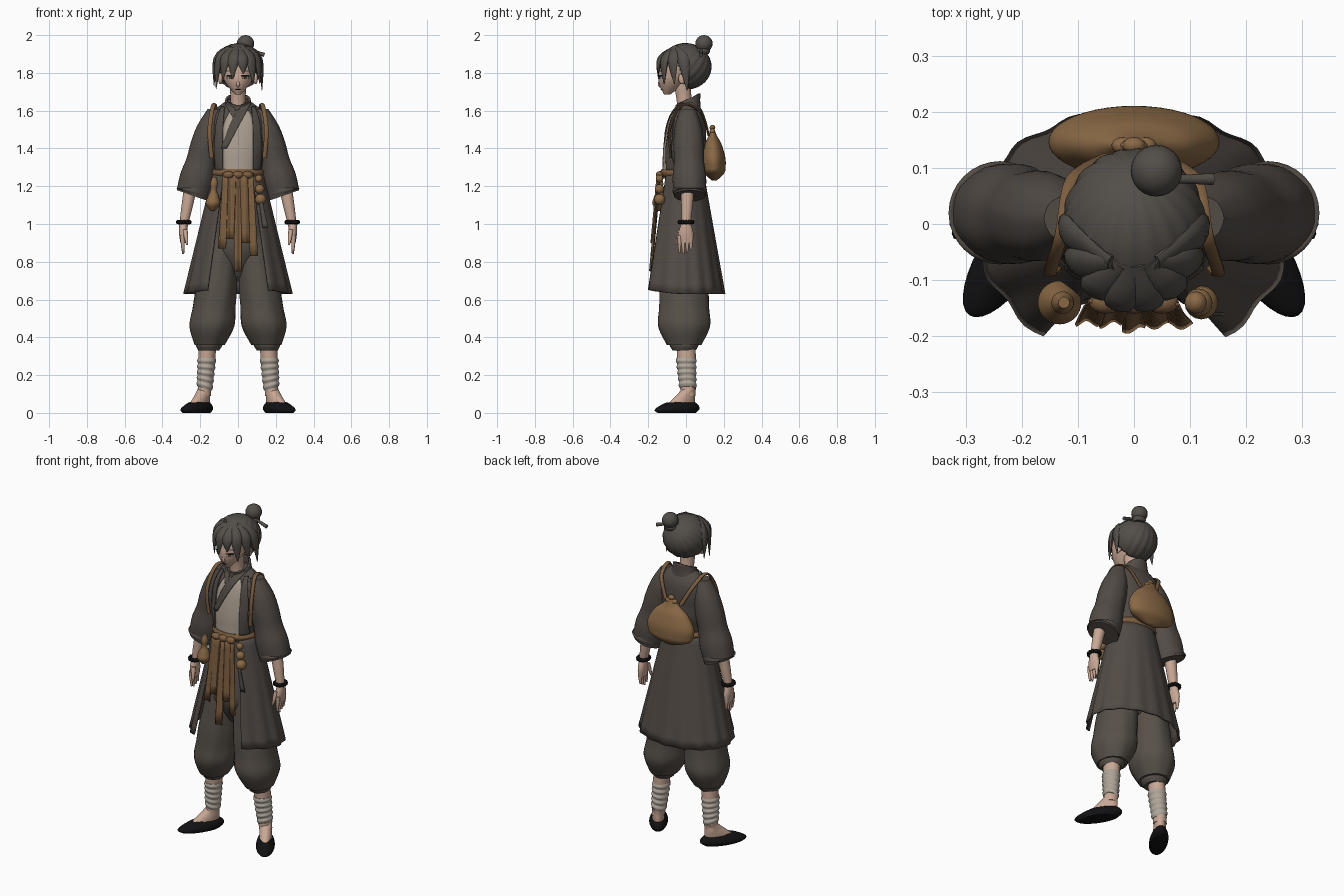
import bpy, bmesh, math
from mathutils import Vector, Matrix

cube = bpy.data.objects.get("Cube")
if cube:
    bpy.data.objects.remove(cube)


def material(name, *rgb):
    m = bpy.data.materials.new(name)
    m.use_nodes = True
    m.diffuse_color = (*rgb, 1)
    m.node_tree.nodes["Principled BSDF"].inputs["Base Color"].default_value = (*rgb, 1)
    return m


HAIR = material("charcoal hair", .085, .075, .065)
COAT = material("dark coat cloth", .085, .07, .06)
PANTS = material("trouser cloth", .095, .08, .065)
SASH = material("brown sash cloth", .2, .11, .05)
BAG = material("tan sack cloth", .25, .14, .06)
SKIN = material("skin", .58, .39, .3)
SHIRT = material("beige shirt", .4, .34, .28)
WRAP = material("bandage", .44, .39, .33)
BLACK = material("black", .006, .006, .007)
SIDES = ((1, "left"), (-1, "right"))


def build(name, verts, faces, mat, side=1, place=Matrix(), thick=0):
    """Make a smooth mesh object; side=-1 mirrors it across x."""
    mesh = bpy.data.meshes.new(name)
    points = [place @ Vector(v) for v in verts]
    mesh.from_pydata([(p.x * side, p.y, p.z) for p in points], [], faces)
    bm = bmesh.new()
    bm.from_mesh(mesh)
    bmesh.ops.recalc_face_normals(bm, faces=bm.faces)
    bm.to_mesh(mesh)
    bm.free()
    mesh.materials.append(mat)
    mesh.shade_smooth()
    mesh.set_sharp_from_angle(angle=math.radians(55))
    obj = bpy.data.objects.new(name, mesh)
    bpy.context.scene.collection.objects.link(obj)
    if thick:
        mod = obj.modifiers.new("thickness", "SOLIDIFY")
        mod.thickness, mod.offset = thick, 0


def spline(rows, steps=5):
    """Smooth curve through rows of numbers."""
    padded, out = [rows[0], *rows, rows[-1]], []
    for i in range(len(rows) - 1):
        for t in (j / steps for j in range(steps)):
            out.append([b + t / 2 * (c - a + t * (2*a - 5*b + 4*c - d + t * (3*b - a - 3*c + d)))
                        for a, b, c, d in zip(*padded[i:i + 4])])
    return out + [list(rows[-1])]


def grid(rows, cols, wrap=False, caps=False):
    faces = [(r*cols + c, r*cols + (c+1) % cols, (r+1)*cols + (c+1) % cols, (r+1)*cols + c)
             for r in range(rows - 1) for c in range(cols if wrap else cols - 1)]
    if caps:
        faces += [tuple(range(cols)), tuple(range((rows - 1) * cols, rows * cols))]
    return faces


def ovals(start, end, widths, depth):
    """Evenly spaced ovals (x, y, z, half width, half depth) between two centres."""
    rows = []
    for i, w in enumerate(widths):
        t = i / (len(widths) - 1)
        centre = Vector(start).lerp(Vector(end), t)
        rows.append((*centre, w, w * (depth[0] + (depth[1] - depth[0]) * t)))
    return spline(rows)


def loft(name, start, end, widths, mat, side=1, depth=(1, 1), slope=(0, 0), fold=0, n=32, caps=True, **extra):
    """Skin of level ovals; slope tips the far end, fold adds pleats."""
    rows, verts = ovals(start, end, widths, depth), []
    for r, (cx, cy, z, rx, ry) in enumerate(rows):
        t = r / (len(rows) - 1)
        for a in (math.tau * i / n for i in range(n)):
            k = 1 + fold * math.sin(8 * a + z * 9)
            x, y = rx * k * math.cos(a), ry * k * math.sin(a)
            verts.append((cx + x, cy + y, z + t * (slope[0] * x + slope[1] * y)))
    build(name, verts, grid(len(rows), n, True, caps), mat, side, **extra)


def tube(name, points, radii, mat, side=1, out=(0, -1, 0), flat=1, n=10):
    """Tube through points; flat scales its thickness along out."""
    path, verts = spline([(*p, r) for p, r in zip(points, radii)]), []
    for i, p in enumerate(path):
        tangent = Vector(path[min(i + 1, len(path) - 1)][:3]) - Vector(path[max(i - 1, 0)][:3])
        across = tangent.cross(Vector(out)).normalized()
        normal = across.cross(tangent).normalized()
        for a in (math.tau * j / n for j in range(n)):
            verts.append(Vector(p[:3]) + p[3] * (across * math.cos(a) + normal * flat * math.sin(a)))
    build(name, verts, grid(len(path), n, True, True), mat, side)


def balls(name, items, mat, side=1, seg=16):
    """One object of ellipsoids given as (centre, radii)."""
    verts, faces = [], []
    for centre, radii in items:
        bm = bmesh.new()
        bmesh.ops.create_uvsphere(bm, u_segments=seg, v_segments=seg // 2, radius=1)
        base = len(verts)
        verts += [[c + r * v for c, r, v in zip(centre, radii, vert.co)] for vert in bm.verts]
        faces += [tuple(base + v.index for v in f.verts) for f in bm.faces]
        bm.free()
    build(name, verts, faces, mat, side)


def front_of(rows):
    """Front y of a loft as a function of x and z."""
    def surface(x, z):
        for low, high in zip(rows, rows[1:]):
            if z <= high[2]:
                break
        t = min(max((z - low[2]) / (high[2] - low[2]), 0), 1)
        _, cy, _, rx, ry = [a + (b - a) * t for a, b in zip(low, high)]
        return cy - ry * math.sqrt(max(1 - (x / rx) ** 2, 0))
    return surface


def panel(name, rows, surface, lift, mat, side=1, thick=.006, n=9):
    """Thin strip with rows (x from, x to, z) laid on a front surface."""
    verts, rows = [], spline(rows)
    for a, b, z in rows:
        for x in (a + (b - a) * i / (n - 1) for i in range(n)):
            verts.append((x, surface(x, z) - lift, z))
    build(name, verts, grid(len(rows), n), mat, side, thick=thick)


# Coat body, neck and crossed collar
torso = dict(start=(0, -.02, 1.24), end=(0, .02, 1.66), depth=(.85, .5),
             widths=(.12, .13, .15, .155, .16, .14, .05))
chest = front_of(ovals(**torso))
loft("coat_body", mat=COAT, n=48, **torso)
loft("neck", (0, 0, 1.58), (0, -.02, 1.74), (.045, .04, .045), SKIN)
loft("collar", (0, .01, 1.6), (0, .01, 1.66), (.09, .07, .06), COAT, depth=(.7, 1), slope=(0, .5), caps=False, thick=.012)
panel("shirt_front", [(-.04, .06, 1.6), (-.08, .09, 1.5), (-.08, .09, 1.26)], chest, .004, SHIRT)
panel("long_lapel", [(.03, .07, 1.64), (-.03, .02, 1.55), (-.09, -.06, 1.4)], chest, .011, COAT)
panel("short_lapel", [(-.07, -.03, 1.64), (-.02, .01, 1.55)], chest, .008, COAT)

# Flared coat skirt, open at the front with pointed corners
rows, cols, opening = 14, 80, math.radians(35)
verts = []
for r in range(rows):
    t = r / (rows - 1)
    for c in range(cols):
        a = opening + (math.tau - 2 * opening) * c / (cols - 1)
        front = max(math.cos(a), 0) ** 2 * t
        k = 1 + .02 * t * math.sin(c)
        x = (.13 + .15 * t) * math.sin(a) * k
        y = -.015 * (1 - t) - (.105 + .095 * t) * math.cos(a) * k - .05 * front
        verts.append((x, y, 1.27 - .64 * t + .03 * front))
build("coat_skirt", verts, grid(rows, cols), COAT, thick=.01)
loft("trouser_hips", (0, -.01, 1.26), (0, -.01, .72), (.115, .13, .15, .15, .06), PANTS, depth=(.85, .8))

# Belt, hanging sash strips and trinkets
loft("belt", (0, -.015, 1.25), (0, -.015, 1.29), (.13, .14, .13), SASH, depth=(.88, .88))
for i, low in enumerate((.87, .92, .75, .9, .83)):
    x = .03 * (i - 2)
    panel(f"sash_strip_{i + 1}", [(x - .02, x + .02, 1.27), (x * 1.4 - .02, x * 1.4 + .02, low)],
          lambda x, z: -.14 - .09 * (1.27 - z) + .006 * math.sin(x * 130), .006 * (i % 2), SASH)
balls("sash_knot", [((x, -.14, 1.26), (.03, .02, .02)) for x in (-.05, 0, .05)], SASH)
balls("belt_beads", [((.11 + i * .005, -.14, 1.24 - i * .055), (.02 + i * .005,) * 3) for i in range(3)], BAG)
loft("belt_gourd", (-.135, -.14, 1.07), (-.125, -.14, 1.25), (.01, .038, .03, .016, .02, .01), BAG)
panel("hanging_tag", [(.11, .13, 1.12), (.13, .16, .98)], lambda x, z: -.16, 0, HAIR)

# Sack with tied top
loft("sack", (0, .15, 1.23), (0, .14, 1.51), (.03, .13, .15, .15, .13, .1, .05, .02), BAG, depth=(.42, .42), n=40)
balls("sack_knot", [((x, .14, 1.51 - abs(x)), (.02, .015, .015)) for x in (-.02, 0, .02)], BAG)

for s, side in SIDES:
    # Sleeve, arm, hand and beaded bracelet
    loft(f"{side}_sleeve", (.12, .01, 1.61), (.24, .02, 1.15), (.04, .07, .08, .08, .09, .085), COAT, s,
         slope=(.35, 0), fold=.01)
    loft(f"{side}_sleeve_trim", (.237, .02, 1.19), (.24, .02, 1.16), (.087, .092, .087), COAT, s, slope=(.35, 0))
    loft(f"{side}_forearm", (.25, .01, 1.2), (.29, 0, .98), (.035, .03, .022), SKIN, s)
    loft(f"{side}_hand", (.29, 0, 1), (.29, 0, .9), (.022, .022, .015), SKIN, s, depth=(1.2, 2.4))
    for i in range(4):
        y = .02 * i - .034
        loft(f"{side}_finger_{i + 1}", (.295, y, .94), (.29, y, .84 + .01 * abs(i - 1)), (.011, .01, .005), SKIN, s, n=10)
    loft(f"{side}_thumb", (.28, -.03, .97), (.27, -.05, .89), (.013, .011, .005), SKIN, s, n=10)
    angles = [math.tau * i / 12 for i in range(12)]
    balls(f"{side}_bracelet", [((.287 + .03 * math.cos(a), .034 * math.sin(a), 1.01), (.012,) * 3) for a in angles],
          BLACK, s, 8)
    # Coat edge and sack strap
    panel(f"{side}_coat_edge", [(.07, .09, 1.62), (.08, .12, 1.5), (.08, .12, 1.27)], chest, .009, COAT, s)
    tube(f"{side}_strap", [(.14, -.08, 1.35), (.15, -.085, 1.5), (.13, -.02, 1.63), (.11, .08, 1.59), (.05, .12, 1.47)],
         [.006] * 5, SASH, s, out=(1, 0, 0), flat=2)
    # Trouser leg, cuff, shin and bandage
    loft(f"{side}_trouser_leg", (.08, -.01, .95), (.15, -.01, .36), (.08, .09, .1, .11, .115, .12, .08), PANTS, s,
         depth=(1.2, 1.15), fold=.015)
    loft(f"{side}_trouser_cuff", (.15, -.01, .39), (.155, -.01, .33), (.06, .07, .055), PANTS, s, depth=(1.1, 1.1))
    loft(f"{side}_shin", (.16, 0, .36), (.18, .01, .09), (.046, .044, .036, .036), SKIN, s, depth=(1.1, 1.1))
    loft(f"{side}_bandage", (.165, 0, .29), (.177, .01, .13), [.046 + .005 * (i % 2) - .0008 * i for i in range(11)],
         WRAP, s, depth=(1.1, 1.1), slope=(.3, 0))
    # Slipper and foot, toes turned out
    turn = Matrix.Translation((.22, -.05, 0)) @ Matrix.Rotation(math.radians(33), 4, "Z")
    loft(f"{side}_slipper", (0, 0, 0), (0, .01, .06), (.045, .052, .05, .042, .03), BLACK, s,
         depth=(2.6, 2.7), slope=(0, .1), place=turn)
    loft(f"{side}_foot", (0, .03, .045), (0, .08, .13), (.035, .035, .034, .036), SKIN, s, depth=(2.4, 1), place=turn)

# Face
skull = dict(start=(0, -.1, 1.685), end=(0, 0, 1.92), depth=(1.05, 1.1),
             widths=(.015, .05, .075, .088, .095, .09, .04))
face = front_of(ovals(**skull))
loft("head", mat=SKIN, n=40, **skull)
tube("nose", [(0, -.13, 1.78), (0, -.14, 1.74), (0, -.13, 1.725)], (.005, .01, .005), SKIN)
features = (("eye_white", .04, 1.775, .016, .008, .002, SHIRT), ("iris", .04, 1.775, .007, .008, .004, HAIR),
            ("eyelash", .04, 1.785, .02, .003, .005, BLACK), ("eyebrow", .04, 1.81, .022, .003, .004, HAIR))
for s, side in SIDES:
    for part, x, z, w, h, lift, mat in features:
        panel(f"{side}_{part}", [(x - w, x + w, z - h), (x - w, x + w, z + h)], face, lift, mat, s, thick=.003)
    balls(f"{side}_ear", [((.093, -.02, 1.77), (.012, .02, .03))], SKIN, s)
panel("mouth", [(-.013, .013, 1.71), (-.013, .013, 1.714)], face, .002, BLACK, thick=.003)

# Ridged hair cap combed towards the bun, open over the face
cap = bmesh.new()
bmesh.ops.create_uvsphere(cap, u_segments=72, v_segments=32, radius=1)
tilt = Matrix.Rotation(math.radians(-42), 3, "X")
for v in cap.verts:
    ridge = 1 + .022 * math.sin(18 * math.atan2(v.co.y, v.co.x)) * (1 - v.co.z ** 2)
    x, y, z = tilt @ (v.co * ridge)
    v.co = (x * .122, y * .13, 1.835 + z * .118)
middles = [(f, f.calc_center_median()) for f in cap.faces]
keep = [[v.index for v in f.verts] for f, c in middles if c.z > 1.865 or c.y > -.02 - .4 * (c.z - 1.8)]
build("hair_cap", [v.co.copy() for v in cap.verts], keep, HAIR, thick=.008)
cap.free()
balls("hair_inner", [((0, .035, 1.83), (.108, .09, .105))], HAIR, seg=24)

# Fringe of pointed locks, longer towards the ears
for i in range(8):
    a = math.radians(24 * (i - 3.5))
    x, y = math.sin(a), -math.cos(a)
    tip = (.127 * math.sin(a * 1.1), -.15 * math.cos(a * 1.1), 1.81 - .08 * abs(x) - .025 * (i % 2))
    tube(f"hair_lock_{i + 1}", [(.04 * x, -.07, 1.93), (.115 * x, .14 * y, 1.87), tip], (.02, .032, .002),
         HAIR, out=(x, y, 0), flat=.5)

# Bun, tie and hair pin
balls("hair_bun", [((.04, .095, 1.955), (.046, .046, .045))], HAIR, seg=24)
loft("bun_tie", (.04, .085, 1.9), (.04, .09, 1.93), (.035, .04, .035), HAIR)
tube("hair_pin", [(0, .08, 1.94), (.08, .08, 1.915), (.14, .08, 1.895)], (.006, .008, .011), HAIR)
